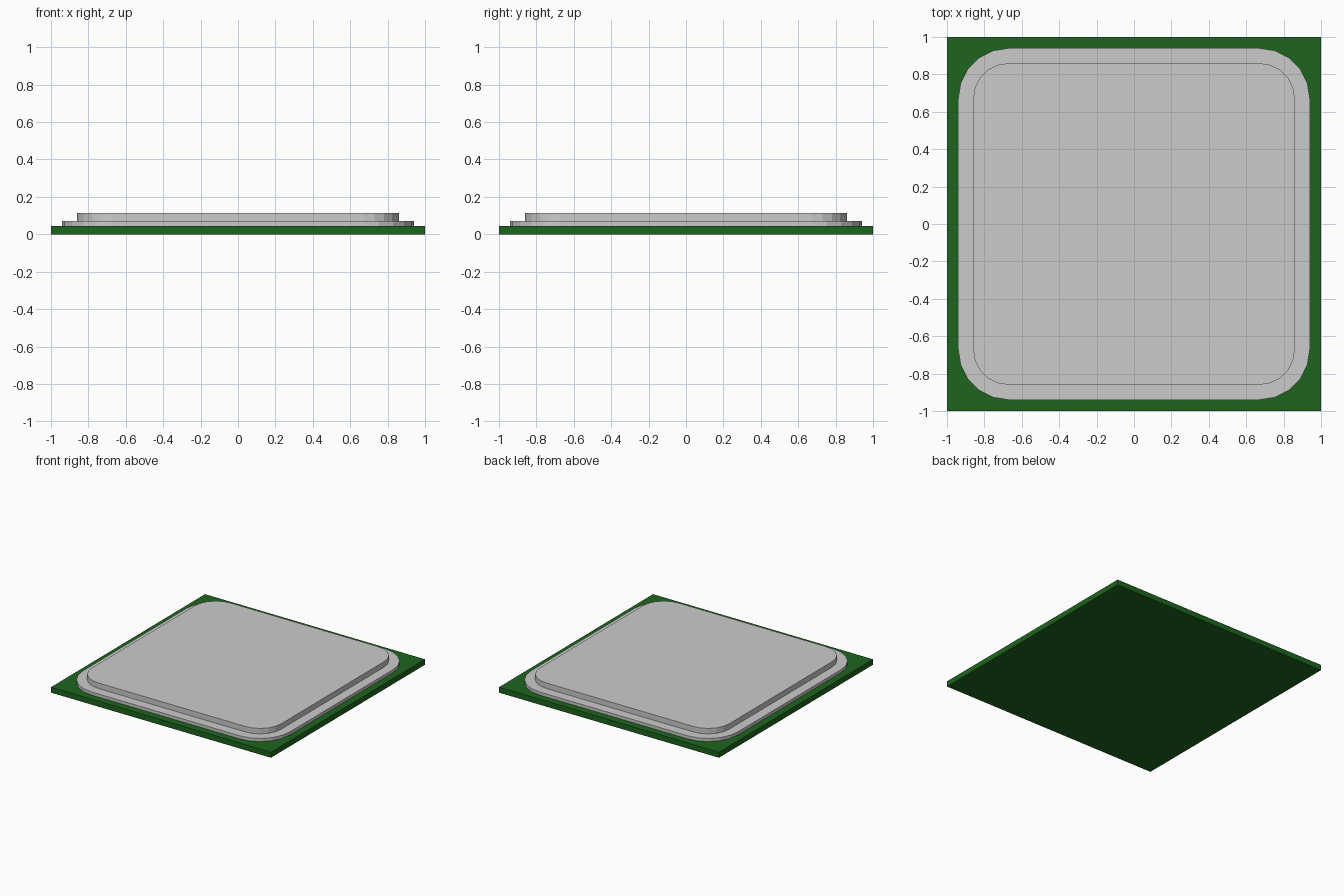
import bpy, bmesh
from math import cos, sin, radians

if "Cube" in bpy.data.objects:
    bpy.data.objects.remove(bpy.data.objects["Cube"])

CORNER = 0.67   # shared centre of the rounded corners
STEPS = 5       # flat facets per corner


def prism(name, outline, z0, z1):
    """Extrude a flat outline from z0 up to z1."""
    bm = bmesh.new()
    base = bm.faces.new([bm.verts.new((x, y, z0)) for x, y in outline])
    top = bmesh.ops.extrude_face_region(bm, geom=[base])["geom"]
    for v in top:
        if isinstance(v, bmesh.types.BMVert):
            v.co.z = z1
    if not base.is_valid or len(bm.faces) < len(outline) + 2:
        bm.faces.new([v for v in bm.verts if v.co.z == z0])
    bmesh.ops.recalc_face_normals(bm, faces=bm.faces)
    mesh = bpy.data.meshes.new(name)
    bm.to_mesh(mesh)
    bm.free()
    obj = bpy.data.objects.new(name, mesh)
    bpy.context.collection.objects.link(obj)
    return obj


def rounded_square(half):
    r = half - CORNER
    points = []
    for i, (sx, sy) in enumerate([(1, 1), (-1, 1), (-1, -1), (1, -1)]):
        for k in range(STEPS + 1):
            a = radians(90 * i + 90 * k / STEPS)
            points.append((sx * CORNER + r * cos(a), sy * CORNER + r * sin(a)))
    return points


# Green circuit board
board = prism("circuit_board", [(-1, -1), (1, -1), (1, 1), (-1, 1)], 0, 0.045)
green = bpy.data.materials.new("board_green")
green.diffuse_color = (0.013, 0.13, 0.013, 1)
green.use_nodes = True
green.node_tree.nodes["Principled BSDF"].inputs["Base Color"].default_value = green.diffuse_color
board.data.materials.append(green)

# Stepped metal lid
prism("lid_flange", rounded_square(0.94), 0.045, 0.07)
prism("lid_plate", rounded_square(0.86), 0.07, 0.115)
